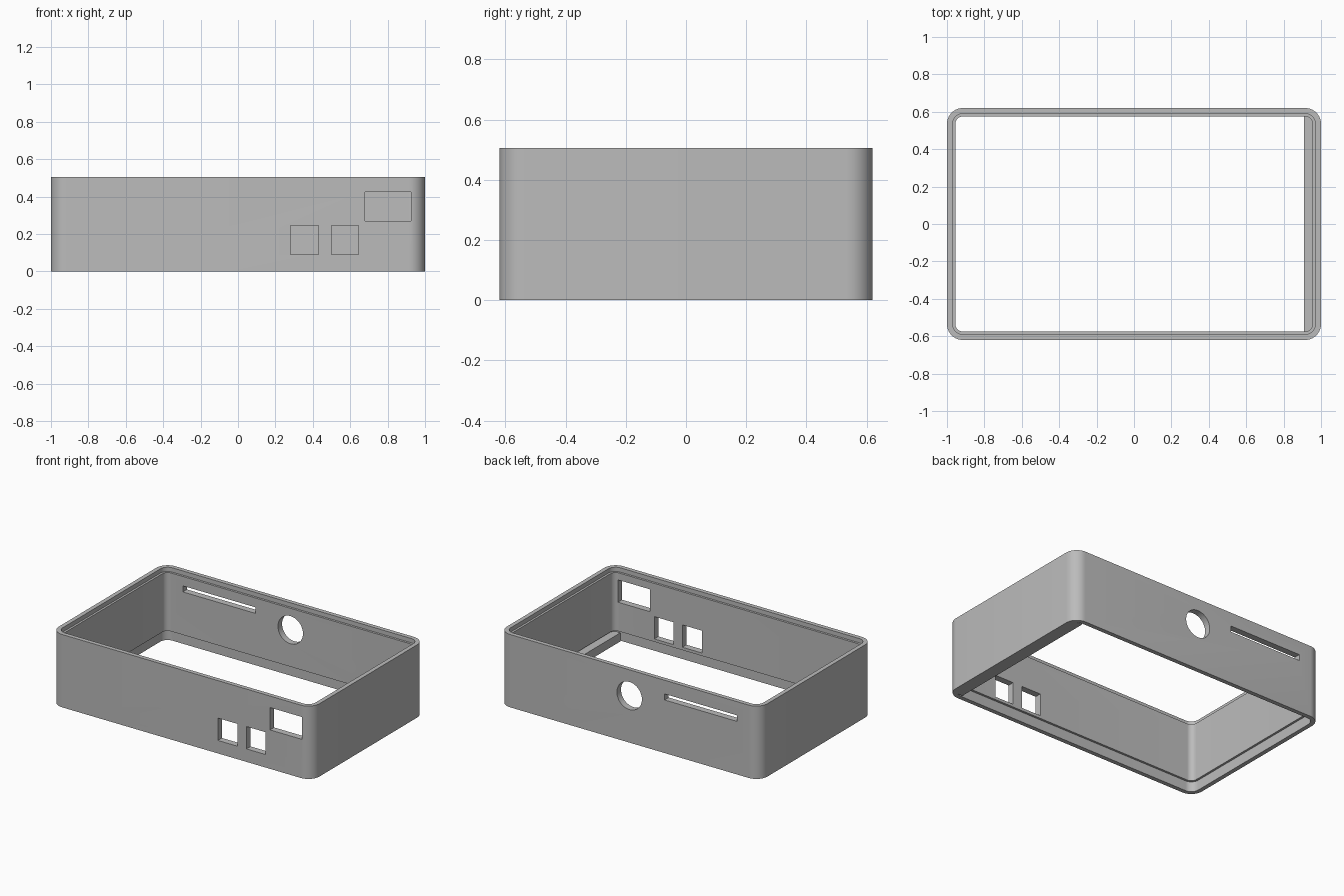
import bpy, bmesh, math

if "Cube" in bpy.data.objects:
    bpy.data.objects.remove(bpy.data.objects["Cube"])

HX, HY, H, R = 1.0, 0.62, 0.505, 0.085
LIP, WALL = 0.03, 0.045          # thin rim and full wall thickness
LOW, HIGH = 0.07, 0.475          # heights of the lower and upper inner steps
SEG = 10

grey = bpy.data.materials.new("grey plastic")
grey.diffuse_color = (0.5, 0.5, 0.5, 1)
grey.use_nodes = True
grey.node_tree.nodes["Principled BSDF"].inputs["Base Color"].default_value = grey.diffuse_color


def finish(name, bm):
    bmesh.ops.recalc_face_normals(bm, faces=bm.faces[:])
    me = bpy.data.meshes.new(name)
    bm.to_mesh(me)
    bm.free()
    me.materials.append(grey)
    ob = bpy.data.objects.new(name, me)
    bpy.context.collection.objects.link(ob)
    return ob


def ring(bm, inset, z):
    """Rounded rectangle, inset from the outer outline."""
    r = R - inset
    verts = []
    for k, (sx, sy) in enumerate(((1, 1), (-1, 1), (-1, -1), (1, -1))):
        for i in range(SEG + 1):
            a = math.pi / 2 * (k + i / SEG)
            verts.append(bm.verts.new((sx * (HX - R) + r * math.cos(a),
                                       sy * (HY - R) + r * math.sin(a), z)))
    return verts


def box(name, x0, x1, y0, y1, z0, z1):
    bm = bmesh.new()
    bmesh.ops.create_cube(bm, size=1)
    for v in bm.verts:
        v.co = ((x0 + x1) / 2 + v.co.x * (x1 - x0),
                (y0 + y1) / 2 + v.co.y * (y1 - y0),
                (z0 + z1) / 2 + v.co.z * (z1 - z0))
    return finish(name, bm)


# Case wall: stepped cross-section swept round the rounded rectangle
bm = bmesh.new()
section = [(0, 0), (0, H), (LIP, H), (LIP, HIGH), (WALL, HIGH),
           (WALL, LOW), (LIP, LOW), (LIP, 0)]
rings = [ring(bm, i, z) for i, z in section]
for a, b in zip(rings, rings[1:] + rings[:1]):
    n = len(a)
    for i in range(n):
        j = (i + 1) % n
        bm.faces.new((a[i], a[j], b[j], b[i]))
case = finish("case_wall", bm)

# Port openings: three in the front, a slot and a round hole in the back
F, B = (-0.72, -0.52), (0.52, 0.72)
cutters = [
    box("port_cutter_left", 0.28, 0.43, *F, 0.09, 0.245),
    box("port_cutter_right", 0.50, 0.645, *F, 0.09, 0.245),
    box("port_cutter_large", 0.68, 0.925, *F, 0.27, 0.425),
    box("slot_cutter", -0.825, -0.27, *B, 0.368, 0.41),
]
bm = bmesh.new()
bmesh.ops.create_cone(bm, cap_ends=True, segments=48, radius1=0.096,
                      radius2=0.096, depth=0.2)
for v in bm.verts:
    x, y, z = v.co
    v.co = (x, 0.62 + z, 0.325 + y)
cutters.append(finish("round_hole_cutter", bm))

for c in cutters:
    m = case.modifiers.new(c.name, 'BOOLEAN')
    m.operation, m.solver, m.object = 'DIFFERENCE', 'EXACT', c
bpy.context.view_layer.objects.active = case
case.select_set(True)
for c in cutters:
    bpy.ops.object.modifier_apply(modifier=c.name)
    bpy.data.objects.remove(c)
bpy.ops.object.shade_smooth_by_angle(angle=math.radians(30))

# Ledge along the bottom of the right wall
box("floor_ledge", 0.91, 0.98, -0.58, 0.58, 0.0, 0.06)
